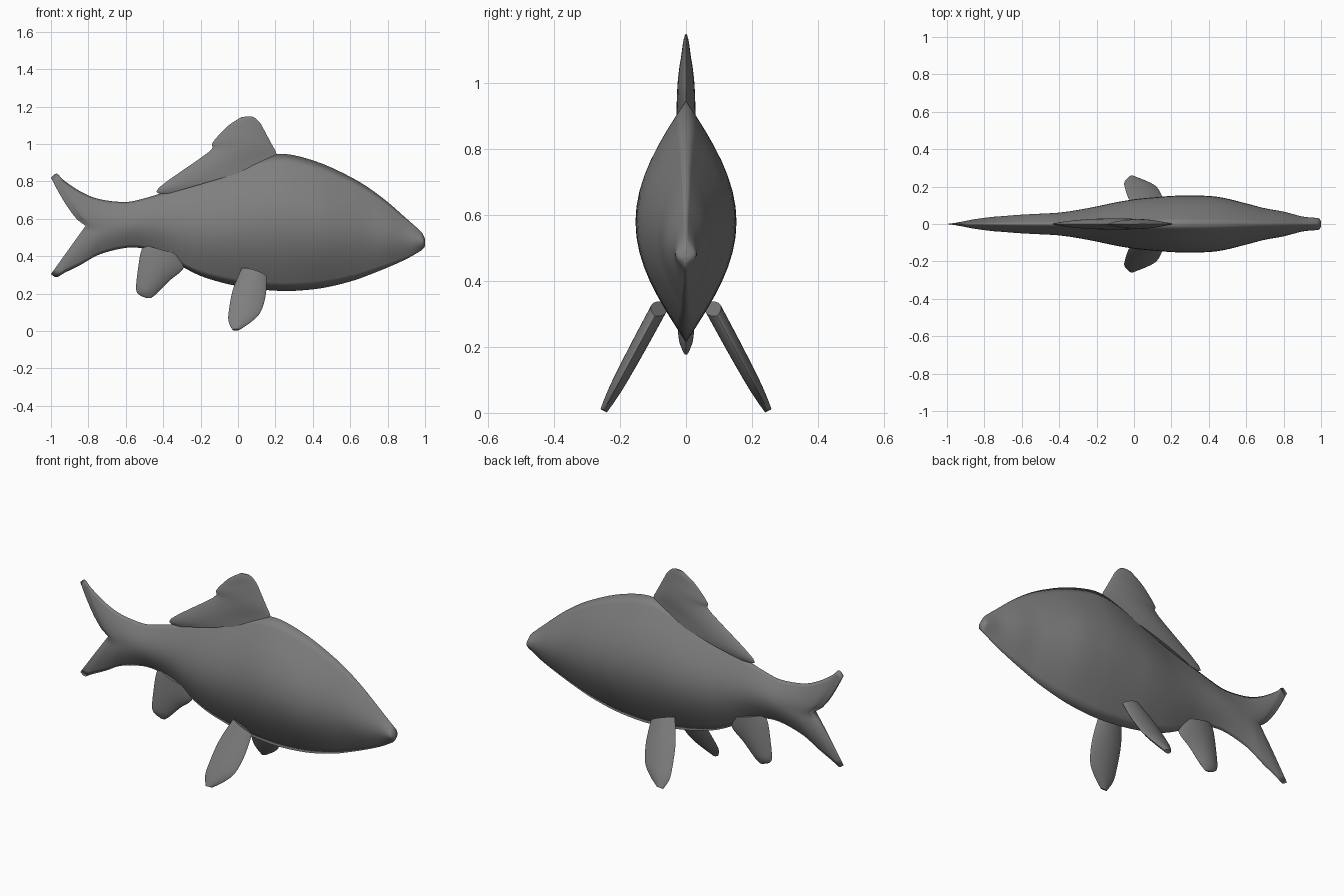
import bpy, bmesh, math
from mathutils import Vector

if "Cube" in bpy.data.objects:
    bpy.data.objects.remove(bpy.data.objects["Cube"])

N = 16  # segments across one side of every lens-shaped section

grey = bpy.data.materials.new("fish_grey")
grey.diffuse_color = (0.21, 0.21, 0.21, 1)
grey.use_nodes = True
grey.node_tree.nodes["Principled BSDF"].inputs["Base Color"].default_value = grey.diffuse_color


def smooth_rows(rows, steps):
    """Catmull-Rom interpolation through a list of number tuples."""
    out = []
    for i in range(len(rows) - 1):
        a, b = rows[max(i - 1, 0)], rows[i]
        c, d = rows[i + 1], rows[min(i + 2, len(rows) - 1)]
        for k in range(steps):
            t = k / steps
            out.append([0.5 * (2 * q + (r - p) * t + (2 * p - 5 * q + 4 * r - s) * t * t
                               + (3 * q - p - 3 * r + s) * t ** 3)
                        for p, q, r, s in zip(a, b, c, d)])
    return out + [list(rows[-1])]


def skin(name, sections, angle):
    """Loft sections given as (centre points, thickness vectors), both N+1 long."""
    bm = bmesh.new()
    rings = []
    for mids, offs in sections:
        pts = [m + o for m, o in zip(mids, offs)]
        pts += [mids[i] - offs[i] for i in range(N - 1, 0, -1)]
        rings.append([bm.verts.new(p) for p in pts])
    m = 2 * N
    for a, b in zip(rings, rings[1:]):
        for i in range(m):
            j = (i + 1) % m
            bm.faces.new((a[i], a[j], b[j], b[i]))
    for r in (rings[0], rings[-1]):  # end caps
        for i in range(N):
            quad = [r[i], r[i + 1], r[m - i - 1], r[(m - i) % m]]
            bm.faces.new(list(dict.fromkeys(quad)))
    bmesh.ops.recalc_face_normals(bm, faces=bm.faces)
    me = bpy.data.meshes.new(name)
    bm.to_mesh(me)
    bm.free()
    me.materials.append(grey)
    ob = bpy.data.objects.new(name, me)
    bpy.context.collection.objects.link(ob)
    bpy.ops.object.select_all(action='DESELECT')
    ob.select_set(True)
    bpy.context.view_layer.objects.active = ob
    if angle is None:
        bpy.ops.object.shade_smooth()
    else:
        bpy.ops.object.shade_smooth_by_angle(angle=math.radians(angle))
    return ob


def fin(name, rows, place, normal):
    """rows: lead x, lead z, trail x, trail z, half thickness."""
    sections = []
    for lx, lz, tx, tz, w in smooth_rows(rows, 4):
        mids, offs = [], []
        for i in range(N + 1):
            u = 0.5 - 0.5 * math.cos(math.pi * i / N)
            mids.append(place(lx + (tx - lx) * u, lz + (tz - lz) * u))
            offs.append(normal * (w * max(0, math.sin(math.pi * u)) ** 0.7 if 0 < i < N else 0))
        sections.append((mids, offs))
    return skin(name, sections, 40)


# Body and forked tail: mid x, backward sweep of the edges, top z, bottom z, half width
BODY = [
    (-0.815, 0.185, 0.82, 0.305, 0.012), (-0.80, 0.17, 0.842, 0.288, 0.022),
    (-0.78, 0.15, 0.805, 0.31, 0.03), (-0.74, 0.10, 0.745, 0.355, 0.038),
    (-0.69, 0.05, 0.705, 0.41, 0.043), (-0.60, 0, 0.69, 0.445, 0.05),
    (-0.50, 0, 0.71, 0.44, 0.055), (-0.40, 0, 0.74, 0.405, 0.061),
    (-0.30, 0, 0.77, 0.345, 0.075), (-0.20, 0, 0.803, 0.295, 0.094),
    (-0.10, 0, 0.845, 0.263, 0.115), (0.0, 0, 0.887, 0.24, 0.132),
    (0.10, 0, 0.925, 0.225, 0.142), (0.20, 0, 0.946, 0.216, 0.15),
    (0.30, 0, 0.94, 0.215, 0.153), (0.45, 0, 0.895, 0.23, 0.145),
    (0.60, 0, 0.825, 0.265, 0.11), (0.70, 0, 0.765, 0.30, 0.084),
    (0.80, 0, 0.69, 0.34, 0.066), (0.90, 0, 0.602, 0.385, 0.04),
    (0.97, 0, 0.54, 0.425, 0.033), (0.99, 0, 0.515, 0.44, 0.029),
    (1.0, 0, 0.49, 0.455, 0.014),
]
sections = []
for xm, sweep, top, bot, w in smooth_rows(BODY, 4):
    mids, offs = [], []
    for i in range(N + 1):
        t = 2 * i / N - 1
        bend = abs(t) ** (0.7 if t > 0 else 1.0)
        mids.append(Vector((xm - sweep * bend, 0, (top + bot) / 2 + t * (top - bot) / 2)))
        offs.append(Vector((0, w * math.cos(t * math.pi / 2), 0)))
    sections.append((mids, offs))
skin("body", sections, None)

# Upright fins on the centre line
flat = lambda x, z: Vector((x, 0, z))
side = Vector((0, 1, 0))
fin("dorsal_fin", [
    (0.20, 0.90, -0.39, 0.73, 0.03), (0.205, 0.95, -0.425, 0.765, 0.03),
    (0.185, 0.99, -0.16, 0.955, 0.027), (0.145, 1.065, -0.14, 1.0, 0.022),
    (0.12, 1.11, -0.11, 1.04, 0.015), (0.09, 1.14, -0.05, 1.10, 0.009),
    (0.07, 1.148, 0.02, 1.145, 0.003)], flat, side)
fin("anal_fin", [
    (-0.28, 0.40, -0.50, 0.46, 0.03), (-0.295, 0.33, -0.52, 0.42, 0.03),
    (-0.36, 0.275, -0.535, 0.33, 0.028), (-0.415, 0.22, -0.545, 0.23, 0.022),
    (-0.44, 0.195, -0.53, 0.195, 0.013), (-0.465, 0.177, -0.49, 0.177, 0.004)], flat, side)

# Splayed pair of pelvic fins
for s, name in ((1, "left_pelvic_fin"), (-1, "right_pelvic_fin")):
    fin(name, [
        (0.155, 0.294, 0.02, 0.337, 0.025), (0.148, 0.19, -0.028, 0.22, 0.024),
        (0.12, 0.10, -0.05, 0.10, 0.021), (0.07, 0.048, -0.05, 0.05, 0.017),
        (0.01, 0.008, -0.03, 0.006, 0.011)],
        lambda x, z: Vector((x, s * (0.083 + (0.315 - z) * 0.54), z)),
        Vector((0, 0.88 * s, 0.47)))
